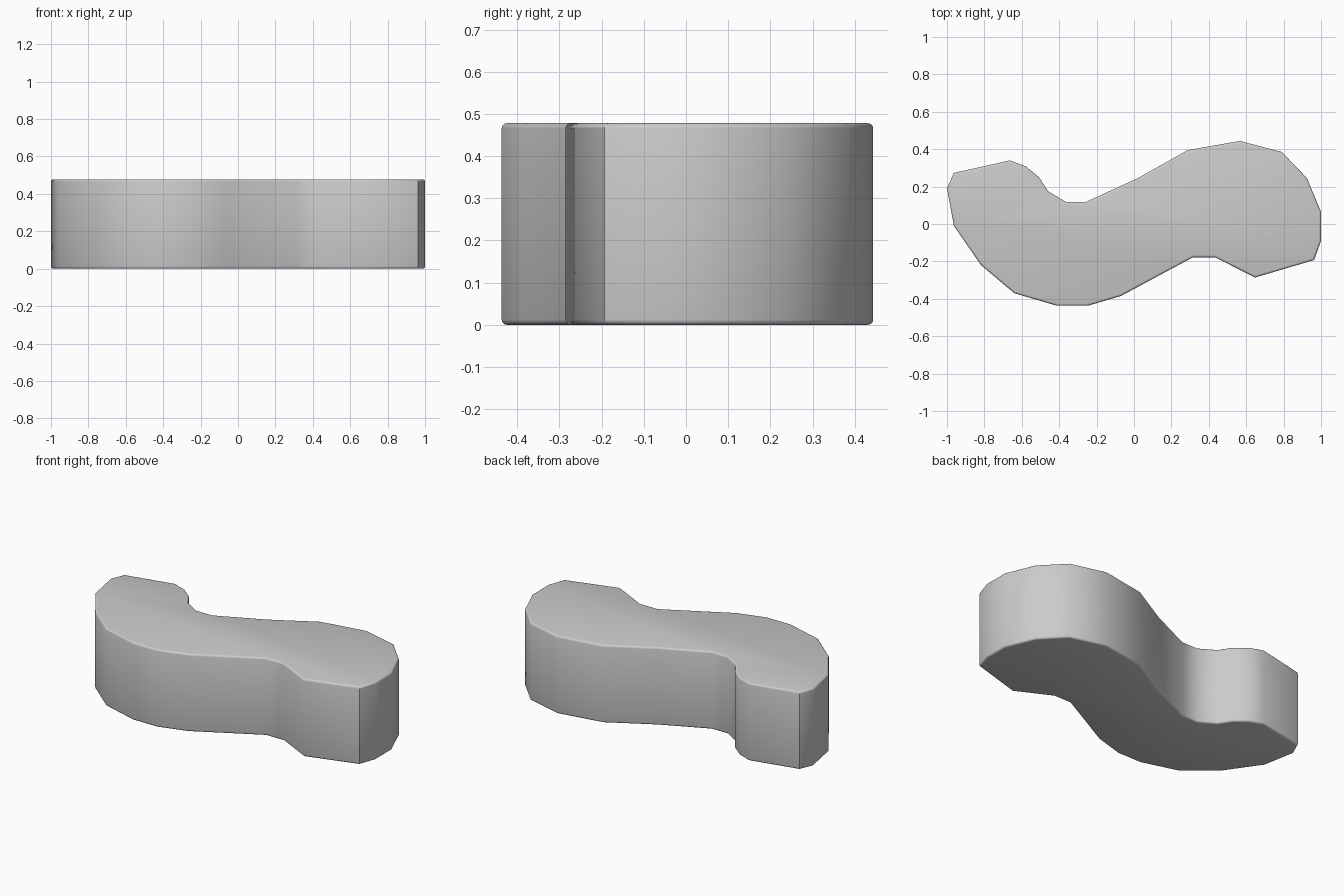
import bpy, bmesh, math

if "Cube" in bpy.data.objects:
    bpy.data.objects.remove(bpy.data.objects["Cube"])

HEIGHT = 0.478
BEVEL = 0.012

# S-shaped outline, counter-clockwise seen from above
outline = [
    (-1.0, 0.19), (-0.963, -0.01), (-0.818, -0.22), (-0.64, -0.37),
    (-0.412, -0.437), (-0.247, -0.437), (-0.07, -0.385), (0.315, -0.178),
    (0.433, -0.178), (0.647, -0.286), (0.963, -0.193), (1.0, -0.09),
    (1.0, 0.065), (0.925, 0.245), (0.79, 0.385), (0.567, 0.444),
    (0.287, 0.395), (0.02, 0.245), (-0.257, 0.118), (-0.364, 0.118),
    (-0.46, 0.176), (-0.508, 0.25), (-0.578, 0.308), (-0.663, 0.34),
    (-0.963, 0.273),
]

# Extrude the outline into a block
bm = bmesh.new()
base = bm.faces.new([bm.verts.new((x, y, 0)) for x, y in outline])
ext = bmesh.ops.extrude_face_region(bm, geom=[base], use_keep_orig=True)
top_verts = [g for g in ext["geom"] if isinstance(g, bmesh.types.BMVert)]
bmesh.ops.translate(bm, verts=top_verts, vec=(0, 0, HEIGHT))
bmesh.ops.recalc_face_normals(bm, faces=bm.faces)

# Soften the top and bottom rims
rims = [e for e in bm.edges if abs(e.verts[0].co.z - e.verts[1].co.z) < 1e-5]
bmesh.ops.bevel(bm, geom=rims, offset=BEVEL, offset_type='OFFSET',
                segments=3, profile=0.5, affect='EDGES', clamp_overlap=True)

mesh = bpy.data.meshes.new("curved_block")
bm.to_mesh(mesh)
bm.free()
block = bpy.data.objects.new("curved_block", mesh)
bpy.context.collection.objects.link(block)

# Smooth sides with the tight end corners kept crisp
bpy.context.view_layer.objects.active = block
block.select_set(True)
bpy.ops.object.shade_smooth_by_angle(angle=math.radians(42))
